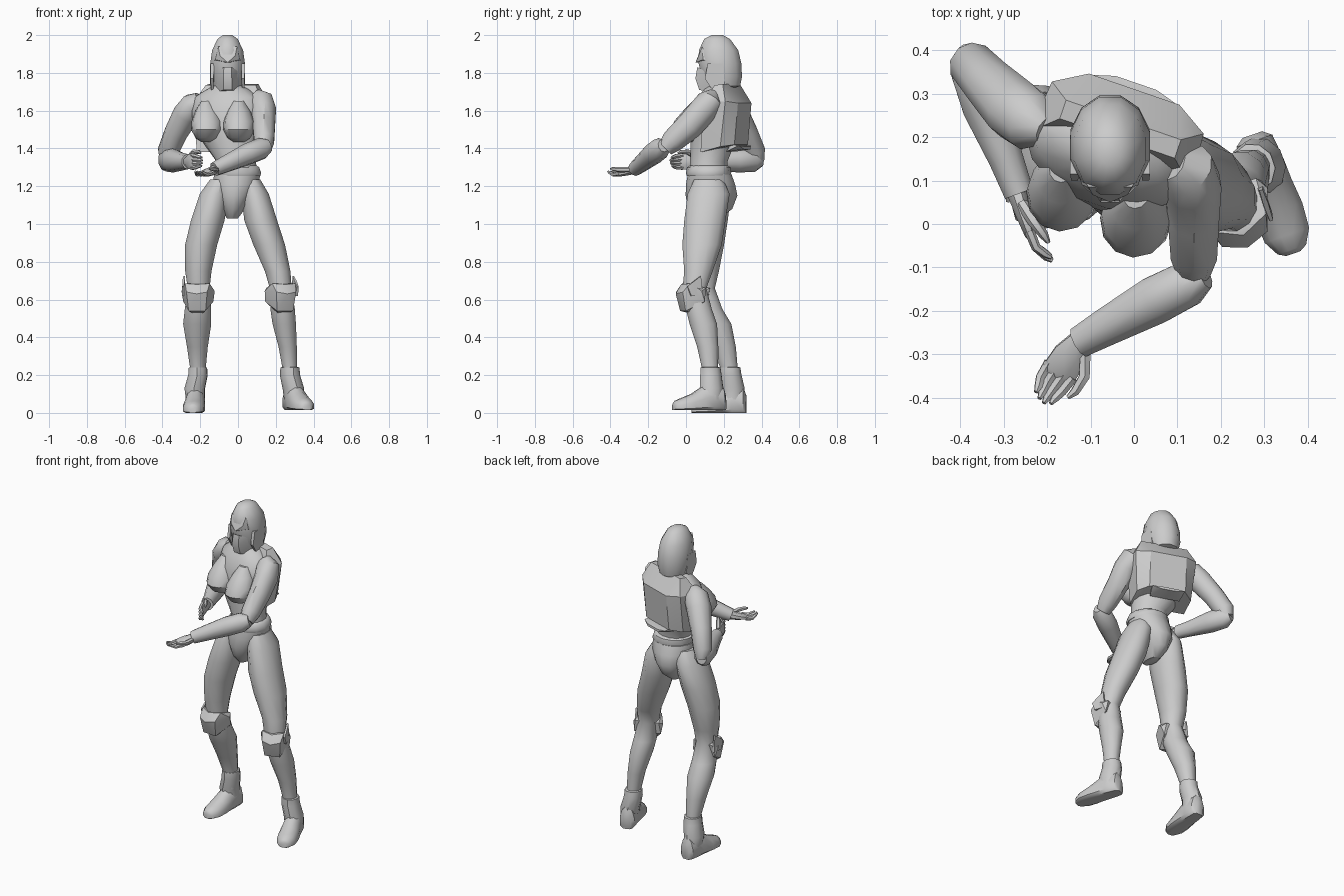
import bpy, bmesh, math
from mathutils import Vector as V, Matrix

grey = bpy.data.materials.new("light_grey")
grey.diffuse_color = (0.6, 0.6, 0.6, 1)


def finish(name, bm, angle=40):
    bmesh.ops.recalc_face_normals(bm, faces=bm.faces)
    me = bpy.data.meshes.new(name)
    bm.to_mesh(me)
    bm.free()
    me.materials.append(grey)
    ob = bpy.data.objects.new(name, me)
    bpy.context.collection.objects.link(ob)
    bpy.ops.object.select_all(action='DESELECT')
    ob.select_set(True)
    bpy.context.view_layer.objects.active = ob
    bpy.ops.object.shade_smooth_by_angle(angle=math.radians(angle))
    return ob


def skin(name, rings, n, floor=None, angle=40):
    """Join elliptical rings (centre, half axis, half axis) into a closed skin."""
    bm = bmesh.new()
    loops = []
    for c, u, v in rings:
        loop = []
        for i in range(n):
            a = 2 * math.pi * (i + 0.5) / n
            p = c + u * math.cos(a) + v * math.sin(a)
            if floor is not None:
                p.z = max(p.z, floor)
            loop.append(bm.verts.new(p))
        loops.append(loop)
    for a, b in zip(loops, loops[1:]):
        for i in range(n):
            j = (i + 1) % n
            bm.faces.new((a[i], a[j], b[j], b[i]))
    bm.faces.new(loops[0])
    bm.faces.new(loops[-1])
    return finish(name, bm, angle)


def stack(name, rows, n=12, yaw=0):
    """Horizontal rings: x, y, z, half width, half depth."""
    r = Matrix.Rotation(math.radians(yaw), 3, 'Z')
    return skin(name, [(V(q[:3]), r @ V((q[3], 0, 0)), r @ V((0, q[4], 0))) for q in rows], n)


def tube(name, rows, n=10, up=(0, 0, 1)):
    """Rings square to a path: x, y, z, half width, half thickness."""
    pts = [V(q[:3]) for q in rows]
    rings = []
    for i, q in enumerate(rows):
        t = (pts[min(i + 1, len(pts) - 1)] - pts[max(i - 1, 0)]).normalized()
        s = t.cross(V(up)).normalized()
        rings.append((pts[i], s * q[3], s.cross(t) * q[4]))
    return skin(name, rings, n)


def hull(name, pts, origin, yaw=0, angle=30):
    """Faceted plate: points with x mirrored, turned and moved."""
    m = Matrix.Translation(origin) @ Matrix.Rotation(math.radians(yaw), 4, 'Z')
    bm = bmesh.new()
    for x, y, z in pts:
        for sx in ((1, -1) if x else (1,)):
            bm.verts.new(m @ V((sx * x, y, z)))
    out = bmesh.ops.convex_hull(bm, input=bm.verts)
    junk = [g for g in out["geom_interior"] if isinstance(g, bmesh.types.BMVert)]
    bmesh.ops.delete(bm, geom=junk, context='VERTS')
    return finish(name, bm, angle)


# Torso, turned at the waist
YAW = -19
stack("torso", [(0, .12, 1.25, .11, .10), (-.01, .12, 1.33, .105, .10),
                (-.04, .14, 1.42, .14, .115), (-.06, .155, 1.52, .18, .125),
                (-.06, .16, 1.60, .195, .12), (-.06, .17, 1.67, .18, .10),
                (-.055, .175, 1.71, .12, .075), (-.055, .18, 1.74, .06, .06)], 16, YAW)
stack("neck", [(-.055, .175, 1.68, .06, .06), (-.055, .175, 1.78, .055, .055)], 10)
for side, x, y in (("right", -.165, .07), ("left", .005, .01)):
    stack(side + "_breast", [(x, y + .03, 1.435, .03, .04), (x, y + .01, 1.455, .06, .065),
                             (x, y, 1.50, .083, .088), (x, y + .01, 1.545, .08, .083),
                             (x, y + .04, 1.60, .06, .065), (x, y + .06, 1.65, .03, .035)], 12, YAW)

# Back armour with a lower lip
BACK = (-.055, .15, 0)
hull("back_armour", [(.14, .05, 1.735), (.14, .095, 1.74), (.11, .17, 1.64), (.185, .125, 1.65),
                     (.195, .0, 1.64), (.11, .15, 1.42), (.165, .09, 1.41), (.165, -.02, 1.38)],
     BACK, YAW)
hull("back_lip", [(.09, .10, 1.385), (.10, .17, 1.415), (.05, .185, 1.395), (.09, .12, 1.42),
                  (.05, .185, 1.41)], BACK, YAW)

# Belt and trunks
stack("belt", [(0, .12, 1.255, .122, .115), (0, .12, 1.27, .126, .12),
               (-.005, .12, 1.30, .12, .115), (-.005, .12, 1.31, .105, .10)], 14)
stack("trunks", [(-.005, .125, 1.265, .125, .115), (-.01, .13, 1.21, .125, .13),
                 (-.02, .135, 1.15, .105, .137), (-.025, .13, 1.08, .065, .115),
                 (-.03, .12, 1.03, .03, .06)], 14)

# Head: helmet, brow and mouth guard
stack("helmet", [(-.055, .165, 2.0, .025, .03), (-.055, .165, 1.98, .055, .07),
                 (-.055, .172, 1.92, .085, .108), (-.055, .18, 1.85, .095, .117),
                 (-.055, .19, 1.78, .094, .11), (-.055, .195, 1.73, .08, .095),
                 (-.055, .195, 1.72, .05, .06)], 12)
HEAD = (-.055, .175, 0)
hull("brow", [(.05, -.09, 1.94), (.04, -.108, 1.89), (.065, -.085, 1.87), (0, -.125, 1.855),
              (.075, -.05, 1.86)], HEAD)
hull("mouth_guard", [(.02, -.115, 1.83), (.055, -.075, 1.81), (.022, -.125, 1.77),
                     (.022, -.105, 1.71), (.05, -.05, 1.70), (.075, -.03, 1.77)], HEAD)
for s in (-1, 1):
    hull("cheek_guard", [(.01, -.06, 1.85), (.008, -.075, 1.77), (.006, -.03, 1.70),
                         (.01, .03, 1.74), (.01, .02, 1.85)],
         (HEAD[0] + s * .082, HEAD[1], 0))

# Arms: right one drawn back, left one reaching across
tube("right_upper_arm", [(-.20, .215, 1.66, .035, .04), (-.235, .235, 1.635, .07, .065),
                         (-.275, .265, 1.58, .073, .07), (-.33, .32, 1.48, .062, .062),
                         (-.372, .365, 1.38, .055, .058), (-.378, .378, 1.33, .035, .04)])
tube("right_forearm", [(-.388, .40, 1.345, .03, .04), (-.372, .36, 1.34, .055, .065),
                       (-.34, .27, 1.335, .058, .062), (-.295, .15, 1.33, .042, .047),
                       (-.265, .07, 1.33, .036, .04)])
tube("left_upper_arm", [(.09, .14, 1.68, .04, .04), (.12, .125, 1.655, .068, .065),
                        (.135, .09, 1.60, .068, .075), (.137, .02, 1.52, .062, .072),
                        (.138, -.07, 1.44, .056, .062), (.138, -.11, 1.40, .04, .045)])
tube("left_forearm", [(.165, -.12, 1.415, .03, .035), (.125, -.137, 1.40, .055, .058),
                      (.05, -.175, 1.37, .058, .058), (-.06, -.235, 1.32, .046, .046),
                      (-.125, -.272, 1.29, .038, .038)])


def hand(name, wrist, along, across, palm):
    """Palm, four curled fingers and a thumb."""
    w, d, s = V(wrist), V(along).normalized(), V(across).normalized()
    k = V(palm).normalized()

    def row(a, b, c, h, t):
        return (*(w + d * a + s * b + k * c), h, t)
    tube(name + "_palm", [row(-.01, 0, 0, .027, .025), row(.04, 0, -.003, .043, .02),
                          row(.09, 0, -.005, .044, .014), row(.10, 0, -.004, .036, .008)], 8, k)
    for i in range(4):
        b = .033 - .022 * i
        e = .165 - .008 * abs(i - 1.3)
        tube(name + "_finger", [row(.08, b, -.004, .012, .012), row(.12, b * .9, -.003, .012, .011),
                                row(e - .012, b * .7, .012, .010, .009),
                                row(e, b * .65, .022, .005, .005)], 6, k)
    tube(name + "_thumb", [row(.015, .025, .002, .014, .014), row(.06, .052, .012, .014, .014),
                           row(.10, .052, .024, .011, .011), row(.12, .045, .028, .005, .005)], 6, k)


hand("right_hand", (-.265, .06, 1.33), (.35, -.94, 0), (0, 0, 1), (.94, .35, 0))
hand("left_hand", (-.125, -.272, 1.288), (-.55, -.82, -.2), (.83, -.55, 0), (0, -.2, 1))

# Legs
LEGS = {
    "right": [(-.10, .125, 1.235, .05, .08), (-.125, .125, 1.16, .08, .118),
              (-.16, .11, 1.02, .092, .115), (-.195, .10, .89, .088, .105),
              (-.21, .095, .75, .072, .082), (-.208, .09, .66, .06, .065),
              (-.212, .12, .55, .072, .075), (-.216, .16, .47, .077, .083),
              (-.215, .20, .35, .057, .066), (-.212, .23, .23, .042, .046),
              (-.215, .235, .13, .04, .045)],
    "left": [(.07, .12, 1.235, .05, .08), (.09, .12, 1.16, .075, .115),
             (.12, .10, 1.02, .09, .113), (.165, .085, .89, .087, .108),
             (.21, .066, .75, .07, .078), (.226, .045, .66, .06, .065),
             (.236, .068, .55, .067, .071), (.245, .092, .47, .064, .075),
             (.263, .115, .35, .05, .058), (.275, .128, .23, .04, .044),
             (.28, .13, .13, .04, .044)]}
for side, rows, knee, ankle, yaw, floor in (
        ("right", LEGS["right"], (-.212, .09, 0), (-.225, .245, 0), -4, 0),
        ("left", LEGS["left"], (.228, .045, 0), (.297, .135, 0), 19, .015)):
    stack(side + "_leg", rows, 12)
    # Knee guard with raised side corners
    hull(side + "_knee_guard", [(.065, -.045, .685), (0, -.075, .68), (.088, .01, .645),
                                (.055, -.085, .64), (0, -.105, .63), (.045, -.065, .54),
                                (.03, -.03, .53), (.08, .03, .59), (.07, .04, .66)], knee, yaw)
    hull(side + "_knee_wing_outer", [(.004, -.04, .67), (.006, .0, .70), (.004, .035, .725),
                                     (.008, .045, .62), (.008, -.02, .62)],
         V(knee) + V((.076 if yaw > 0 else -.076, 0, 0)), yaw)
    # Boot cuff
    a = V(ankle)
    ax, ay = rows[-2][0], rows[-2][1] + .002
    stack(side + "_boot_cuff", [(a.x, a.y, .07, .052, .062), (a.x - .004, a.y, .13, .056, .066),
                                (ax, ay + .002, .20, .053, .06), (ax, ay, .24, .05, .056),
                                (ax, ay, .243, .04, .045)], 10, yaw)
    # Foot: heel to toe, flattened at the sole
    r = Matrix.Rotation(math.radians(yaw), 3, 'Z')
    rings = []
    for y, half, top in ((.075, .025, .09), (.06, .045, .13), (.0, .052, .16), (-.05, .054, .125),
                         (-.11, .060, .085), (-.17, .056, .062), (-.205, .036, .048),
                         (-.215, .018, .035)):
        c = a + r @ V((0, y, 0)) + V((0, 0, top * .3 + floor))
        rings.append((c, r @ V((half, 0, 0)), V((0, 0, top * .73))))
    skin(side + "_foot", rings, 12, floor)
